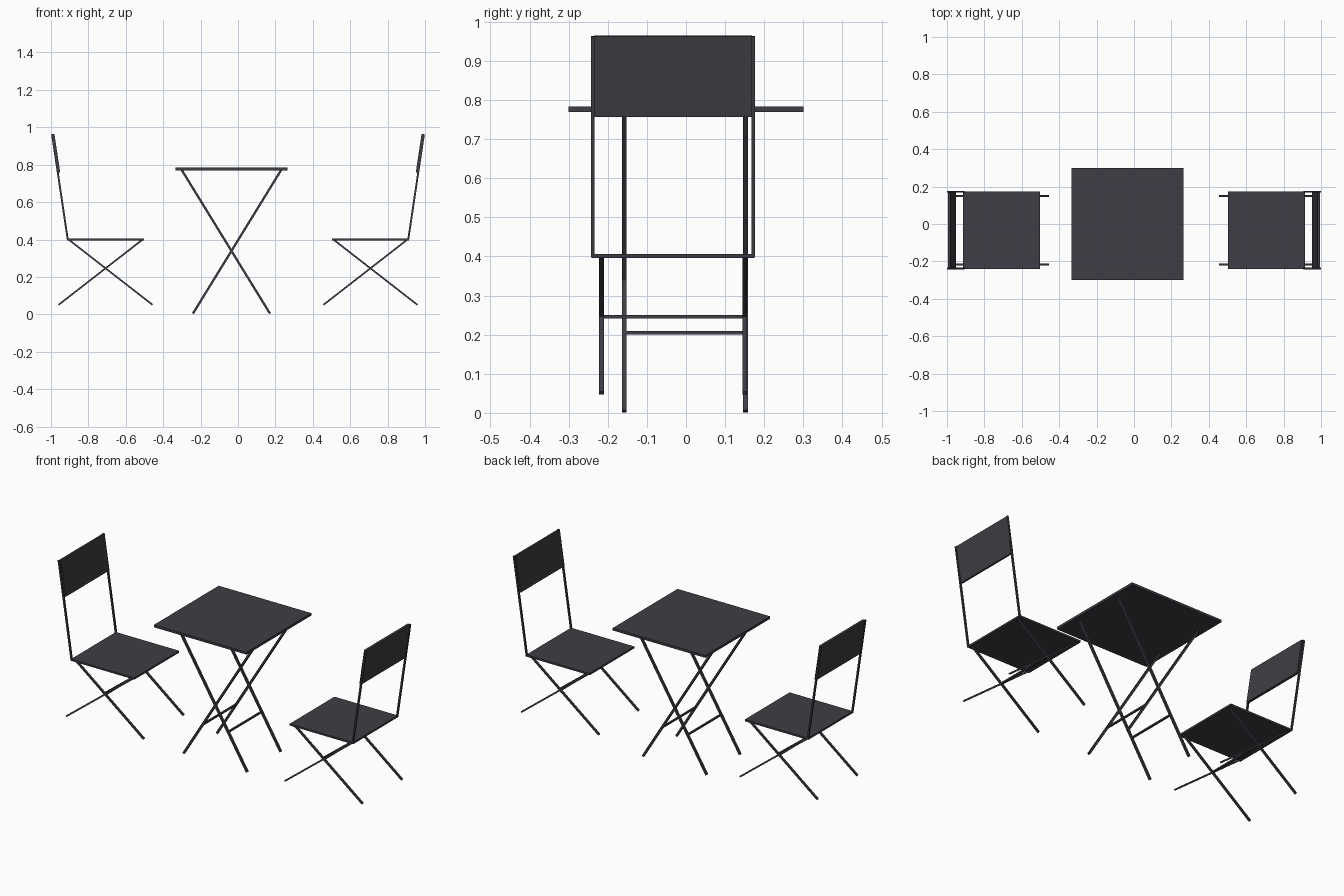
import bpy
import bmesh
from mathutils import Vector, Matrix

if "Cube" in bpy.data.objects:
    bpy.data.objects.remove(bpy.data.objects["Cube"], do_unlink=True)

# One painted-metal colour
COLOUR = (0.047, 0.047, 0.058, 1)
metal = bpy.data.materials.new("charcoal_metal")
metal.use_nodes = True
metal.diffuse_color = COLOUR
metal.node_tree.nodes["Principled BSDF"].inputs["Base Color"].default_value = COLOUR


def beam(name, start, end, y_mid, y_width, thickness):
    """Box running from start to end in the xz plane, extruded along y."""
    a, b = Vector((start[0], y_mid, start[1])), Vector((end[0], y_mid, end[1]))
    along = (b - a).normalized()
    across = Vector((0, 1, 0))
    rotation = Matrix((along, across, along.cross(across))).transposed().to_4x4()
    size = Matrix.Diagonal(((b - a).length, y_width, thickness, 1))
    bm = bmesh.new()
    bmesh.ops.create_cube(bm, size=1, matrix=Matrix.Translation((a + b) / 2) @ rotation @ size)
    mesh = bpy.data.meshes.new(name)
    bm.to_mesh(mesh)
    bm.free()
    mesh.materials.append(metal)
    obj = bpy.data.objects.new(name, mesh)
    bpy.context.collection.objects.link(obj)
    return obj


# Folding table, set slightly off centre
TABLE_X = -0.035
beam("table_top", (TABLE_X - 0.3, 0.777), (TABLE_X + 0.3, 0.777), 0, 0.6, 0.014)
for s, slope in ((1, "rising"), (-1, "falling")):
    foot, head = (TABLE_X - s * 0.206, 0.004), (TABLE_X + s * 0.266, 0.772)
    for y, side in ((-0.158, "front"), (0.152, "back")):
        beam(f"table_leg_{slope}_{side}", foot, head, y, 0.012, 0.012)
    # Rail tying the front and back legs together
    x = TABLE_X - s * 0.082
    beam(f"table_rail_{slope}", (x - 0.005, 0.205), (x + 0.005, 0.205), -0.003, 0.31, 0.009)

# Two folding chairs facing the table
CHAIR_Y = -0.033
for s, which in ((1, "left"), (-1, "right")):
    beam(f"{which}_chair_seat", (s * 0.503, 0.401), (s * 0.913, 0.401), CHAIR_Y, 0.414, 0.011)
    for dy, side in ((-1, "front"), (1, "back")):
        leg_y = CHAIR_Y + dy * 0.183
        beam(f"{which}_chair_inner_leg_{side}", (s * 0.457, 0.051), (s * 0.906, 0.4), leg_y, 0.012, 0.009)
        beam(f"{which}_chair_outer_leg_{side}", (s * 0.959, 0.051), (s * 0.51, 0.4), leg_y, 0.012, 0.009)
        beam(f"{which}_chair_back_post_{side}", (s * 0.91, 0.398), (s * 0.994, 0.963),
             CHAIR_Y + dy * 0.205, 0.009, 0.010)
    beam(f"{which}_chair_rail", (s * 0.702, 0.246), (s * 0.714, 0.246), CHAIR_Y, 0.366, 0.009)
    beam(f"{which}_chair_backrest", (s * 0.957, 0.758), (s * 0.988, 0.964), CHAIR_Y, 0.404, 0.013)
